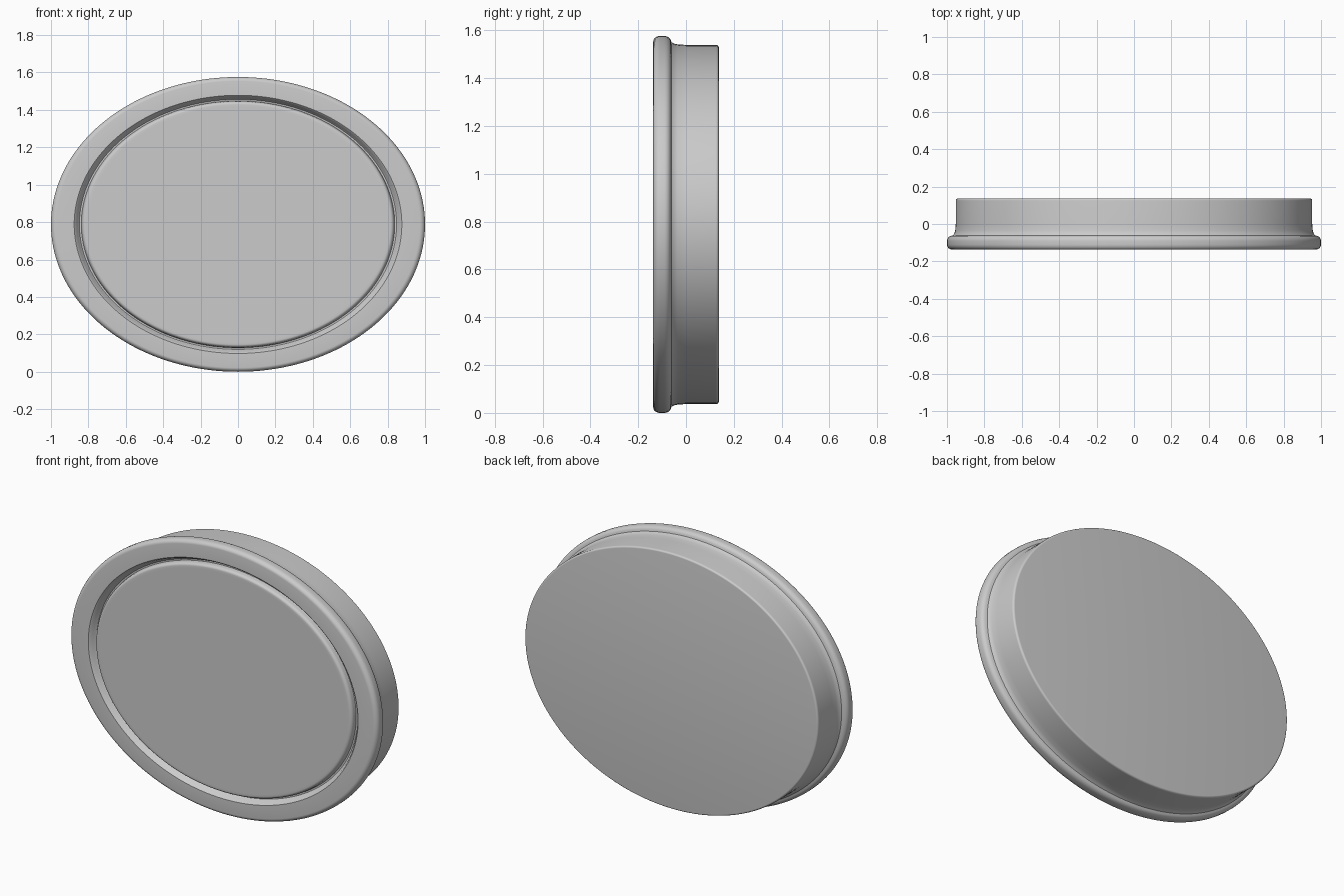
import bpy, bmesh, math

if "Cube" in bpy.data.objects:
    bpy.data.objects.remove(bpy.data.objects["Cube"])

HALF_W, HALF_H = 1.0, 0.788
SEG = 160

def arc(cx, cy, r, a0, a1, n=6):
    """Points of a circular arc in (radius, depth) space, angles in degrees."""
    return [(cx + r * math.cos(math.radians(a0 + (a1 - a0) * i / n)),
             cy + r * math.sin(math.radians(a0 + (a1 - a0) * i / n))) for i in range(n + 1)]

def oval_lathe(name, profile):
    """Sweep a (radius, y) profile round an ellipse and cap both ends."""
    bm = bmesh.new()
    rings = []
    for r, y in profile:
        rings.append([bm.verts.new((HALF_W * r * math.cos(2 * math.pi * i / SEG), y,
                                    HALF_H * (1 + r * math.sin(2 * math.pi * i / SEG))))
                      for i in range(SEG)])
    for a, b in zip(rings, rings[1:]):
        for i in range(SEG):
            j = (i + 1) % SEG
            bm.faces.new((a[i], a[j], b[j], b[i]))
    bm.faces.new(rings[0])
    bm.faces.new(rings[-1])
    bmesh.ops.recalc_face_normals(bm, faces=bm.faces)
    mesh = bpy.data.meshes.new(name)
    bm.to_mesh(mesh)
    bm.free()
    ob = bpy.data.objects.new(name, mesh)
    bpy.context.collection.objects.link(ob)
    bpy.context.view_layer.objects.active = ob
    ob.select_set(True)
    bpy.ops.object.shade_smooth_by_angle(angle=math.radians(35))
    return ob

F, B = -0.137, 0.137

profile = (
    # raised front panel with a soft edge
    [(0.80, F + 0.002)] + arc(0.815, F + 0.022, 0.02, -90, 0)
    # groove around the panel
    + [(0.838, F + 0.036), (0.848, F + 0.036), (0.860, F + 0.022), (0.868, F + 0.006), (0.876, F)]
    # rounded rim
    + arc(0.972, F + 0.028, 0.028, -90, 0) + arc(0.972, -0.091, 0.028, 0, 80)
    # fillet into the body and the side wall
    + [(0.968, -0.061), (0.960, -0.050), (0.956, -0.035), (0.953, 0.0)]
    # soft back edge
    + arc(0.941, B - 0.012, 0.012, 0, 90)
)
oval_lathe("oval_plaque", profile)
